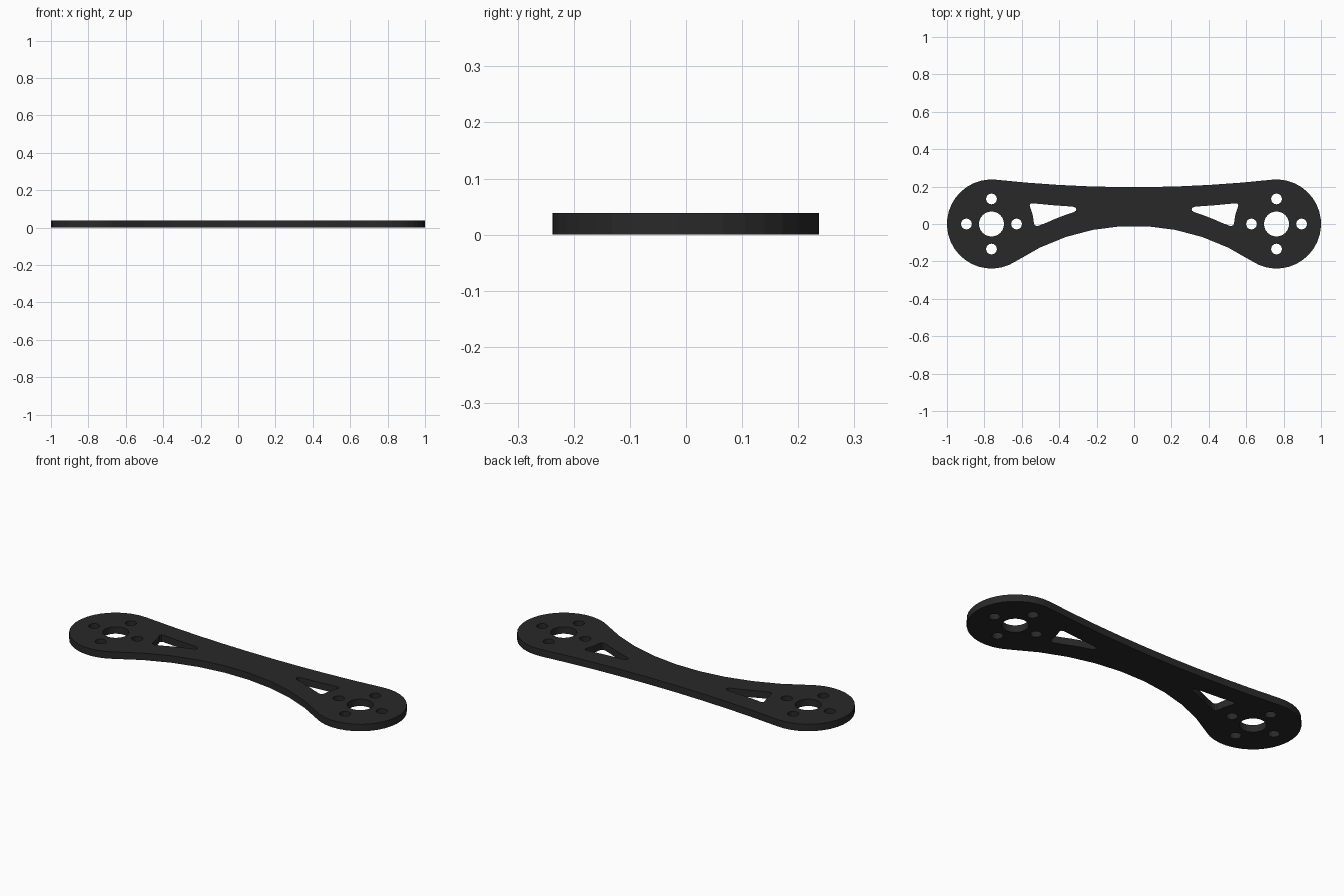
import bpy, bmesh
from math import sin, cos, radians, atan2, degrees

if "Cube" in bpy.data.objects:
    bpy.data.objects.remove(bpy.data.objects["Cube"])

T = 0.039            # plate thickness
CX, R = 0.762, 0.238  # end disc centre and radius


def arc(cx, cy, r, a0, a1, n):
    return [(cx + r * cos(radians(a0 + (a1 - a0) * i / n)),
             cy + r * sin(radians(a0 + (a1 - a0) * i / n))) for i in range(n + 1)]


def circle(cx, cy, r, n):
    return arc(cx, cy, r, 0, 360, n)[:-1]


def mirror(pts):
    return [(-x, y) for x, y in reversed(pts)]


def waist_radius(h):
    # radius of an arc through (0, h) tangent to both end discs
    return (CX**2 + h * h - R * R) / (2 * (R - h))


# Outline: two discs joined by tangent concave arcs above and below
top_y, low_y = 0.197, 0.010
rt, rl = waist_radius(top_y), waist_radius(low_y)
at = degrees(atan2(CX, top_y + rt))
al = degrees(atan2(CX, low_y + rl))
right_disc = arc(CX, 0, R, -90 - al, 90 + at, 22)
top_edge = arc(0, top_y + rt, rt, -90 + at, -90 - at, 9)[1:-1]
low_edge = arc(0, -low_y - rl, rl, 90 + al, 90 - al, 9)[1:-1]
outline = right_disc + top_edge + mirror(right_disc) + low_edge

# Rounded triangular window
window = [(.328, .093), (.44, .101), (.543, .111), (.554, .108), (.558, .098),
          (.551, .078), (.541, .045), (.536, .01), (.533, -.003), (.524, -.010),
          (.512, -.010), (.47, .006), (.42, .028), (.37, .047), (.323, .063),
          (.311, .070), (.308, .080), (.315, .089)]

# Bolt pattern: shaft hole plus four screw holes
holes = [window, circle(CX, 0, 0.067, 24)]
for dx, dy in ((1, 0), (-1, 0), (0, 1), (0, -1)):
    holes.append(circle(CX + 0.134 * dx, 0.134 * dy, 0.029, 16))
loops = [outline] + holes + [mirror(h) for h in holes]

# Filled profile with holes, extruded to plate thickness
curve = bpy.data.curves.new("plate_profile", 'CURVE')
curve.dimensions = '2D'
curve.fill_mode = 'BOTH'
curve.extrude = T / 2
for pts in loops:
    s = curve.splines.new('POLY')
    s.points.add(len(pts) - 1)
    for p, (x, y) in zip(s.points, pts):
        p.co = (x, y, 0, 1)
    s.use_cyclic_u = True
    s.use_smooth = False
temp = bpy.data.objects.new("plate_profile", curve)
bpy.context.collection.objects.link(temp)
mesh = bpy.data.meshes.new_from_object(temp.evaluated_get(bpy.context.evaluated_depsgraph_get()))
bpy.data.objects.remove(temp)

# Weld and seat the plate on the ground
bm = bmesh.new()
bm.from_mesh(mesh)
bmesh.ops.remove_doubles(bm, verts=bm.verts, dist=1e-5)
bmesh.ops.translate(bm, verts=bm.verts, vec=(0, 0, T / 2))
bmesh.ops.recalc_face_normals(bm, faces=bm.faces)
for f in bm.faces:
    f.smooth = False
bm.to_mesh(mesh)
bm.free()

mat = bpy.data.materials.new("dark_plate")
mat.diffuse_color = (0.022, 0.022, 0.022, 1)
mat.use_nodes = True
mat.node_tree.nodes["Principled BSDF"].inputs["Base Color"].default_value = mat.diffuse_color
mesh.materials.clear()
mesh.materials.append(mat)
plate = bpy.data.objects.new("arm_plate", mesh)
bpy.context.collection.objects.link(plate)
